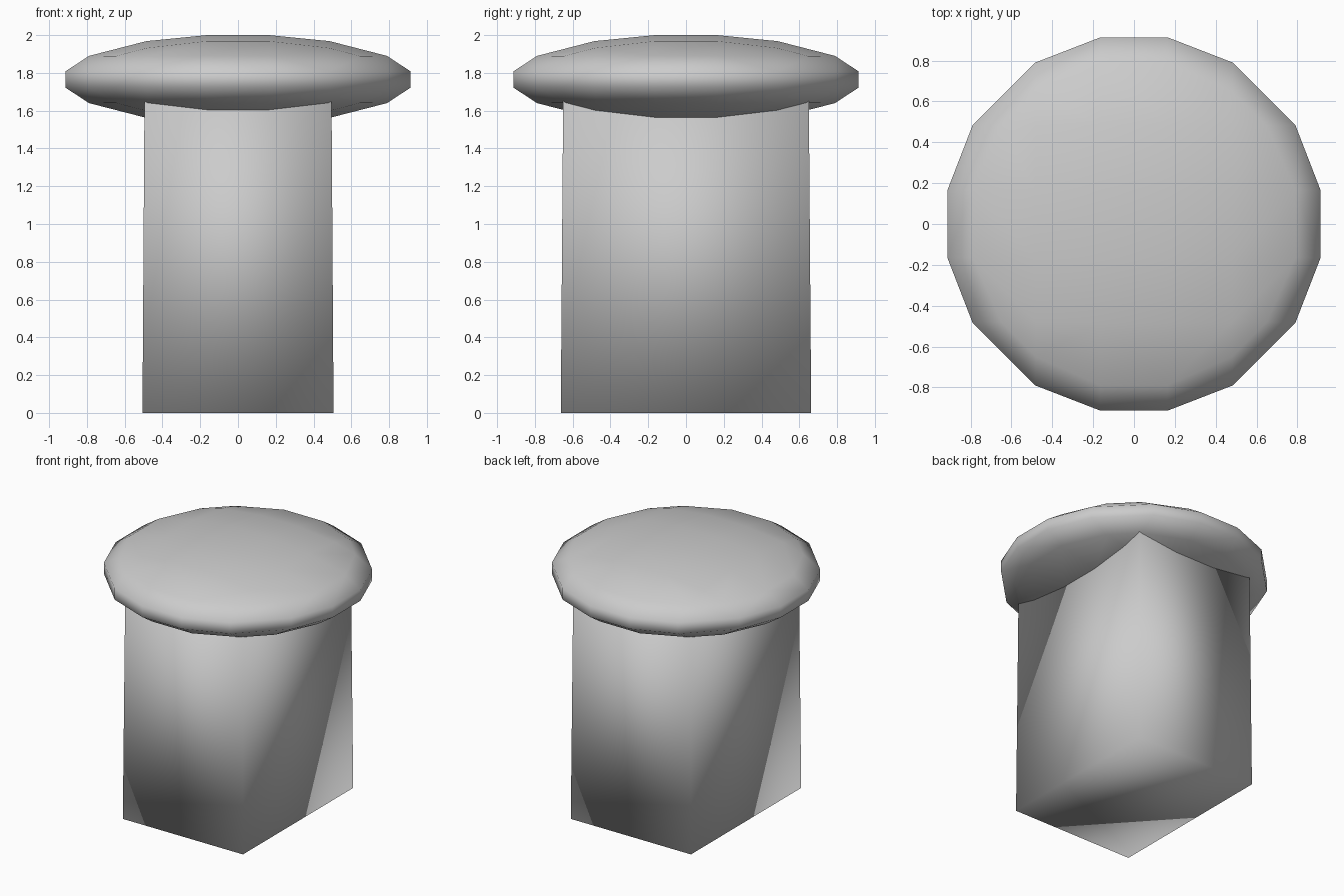
import bpy, bmesh
from itertools import permutations, product

if "Cube" in bpy.data.objects:
    bpy.data.objects.remove(bpy.data.objects["Cube"])


def make_object(name, bm):
    bmesh.ops.recalc_face_normals(bm, faces=bm.faces[:])
    for f in bm.faces:
        f.smooth = True
    mesh = bpy.data.meshes.new(name)
    bm.to_mesh(mesh)
    bm.free()
    obj = bpy.data.objects.new(name, mesh)
    bpy.context.collection.objects.link(obj)
    return obj


# Stem: slightly tapered rectangular block, fully smooth shaded
bm = bmesh.new()
bmesh.ops.create_cube(bm, size=2)
for v in bm.verts:
    top = v.co.z > 0
    v.co.x *= 0.495 if top else 0.506
    v.co.y *= 0.65 if top else 0.663
    v.co.z = 1.7 if top else 0
make_object("stem", bm)

# Cap: coarse symmetric ball, flattened in height
bm = bmesh.new()
points = set()
for base in ((0.165, 0.165, 0.914), (0.165, 0.485, 0.79), (0.48, 0.48, 0.65)):
    for p in permutations(base):
        for s in product((-1, 1), repeat=3):
            points.add(tuple(a * b for a, b in zip(p, s)))
for p in sorted(points):
    bm.verts.new(p)
bmesh.ops.convex_hull(bm, input=bm.verts[:])
bmesh.ops.dissolve_limit(bm, angle_limit=0.02, verts=bm.verts[:], edges=bm.edges[:])
for v in bm.verts:
    v.co.z = 1.765 + v.co.z * 0.235 / 0.914
make_object("cap", bm)
